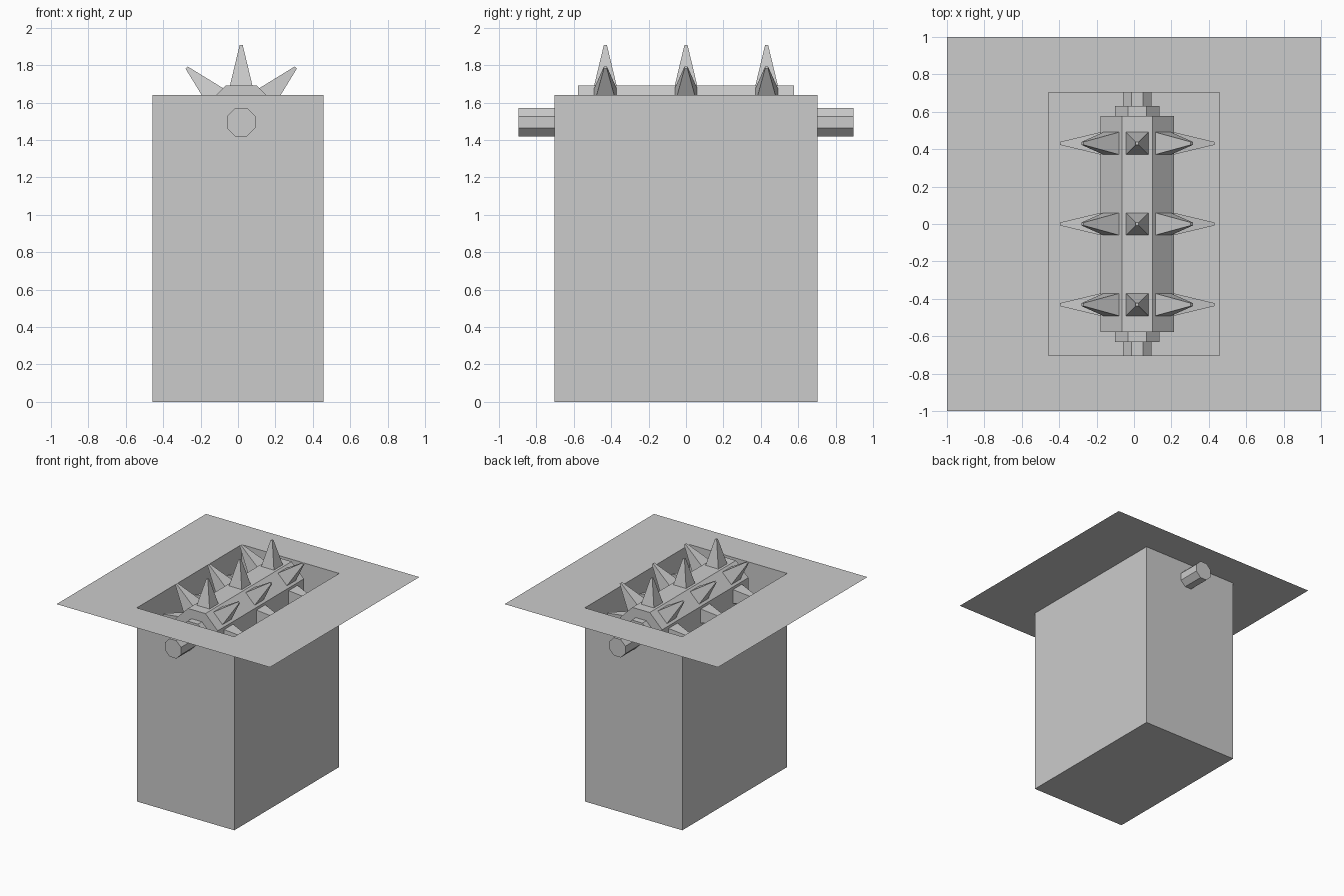
import bpy, bmesh
from math import pi, cos, sin, sqrt
from mathutils import Matrix

if "Cube" in bpy.data.objects:
    bpy.data.objects.remove(bpy.data.objects["Cube"])

AXIS_X, AXIS_Z = 0.017, 1.495      # roller axis, running along y
SIDES = 8
ROLLER_R = 0.197                   # distance from axis to a flat face


def finish(bm, name):
    mesh = bpy.data.meshes.new(name)
    bm.to_mesh(mesh)
    bm.free()
    obj = bpy.data.objects.new(name, mesh)
    bpy.context.collection.objects.link(obj)
    return obj


def bridge(bm, a, b):
    n = len(a)
    for i in range(n):
        j = (i + 1) % n
        bm.faces.new((a[i], a[j], b[j], b[i]))


# Thin ground plate with an open pit sunk through it
bm = bmesh.new()
rings = []
for hx, hy, z in ((1, 1, 1.64), (0.457, 0.702, 1.64), (0.457, 0.702, 0)):
    rings.append([bm.verts.new((sx * hx, sy * hy, z))
                  for sx, sy in ((-1, -1), (1, -1), (1, 1), (-1, 1))])
bridge(bm, rings[0], rings[1])
bridge(bm, rings[1], rings[2])
bm.faces.new(rings[2])
finish(bm, "pit_and_plate")

# Stepped octagonal roller with axle ends passing through the pit walls
half = [(0.895, 0.076), (0.63, 0.076), (0.63, 0.119), (0.577, 0.119), (0.577, ROLLER_R)]
profile = [(-y, r) for y, r in half] + half[::-1]
bm = bmesh.new()
rings = []
for y, r in profile:
    R = r / cos(pi / SIDES)
    rings.append([bm.verts.new((AXIS_X + R * cos((i + 0.5) * 2 * pi / SIDES), y,
                                AXIS_Z + R * sin((i + 0.5) * 2 * pi / SIDES)))
                  for i in range(SIDES)])
for a, b in zip(rings, rings[1:]):
    bridge(bm, a, b)
bm.faces.new(rings[0])
bm.faces.new(rings[-1])
bmesh.ops.recalc_face_normals(bm, faces=bm.faces)
finish(bm, "roller_axle")

# Three rows of blunt four-sided spikes, one on every roller face
bm = bmesh.new()
base, tip, length = 0.06, 0.008, 0.413 - ROLLER_R + 0.001
for y in (-0.431, 0.0, 0.431):
    for i in range(SIDES):
        place = (Matrix.Translation((AXIS_X, y, AXIS_Z))
                 @ Matrix.Rotation(i * 2 * pi / SIDES, 4, 'Y')
                 @ Matrix.Translation((0, 0, ROLLER_R - 0.001 + length / 2))
                 @ Matrix.Rotation(pi / 4, 4, 'Z'))
        bmesh.ops.create_cone(bm, cap_ends=True, segments=4, radius1=base * sqrt(2),
                              radius2=tip * sqrt(2), depth=length, matrix=place)
finish(bm, "spikes")
